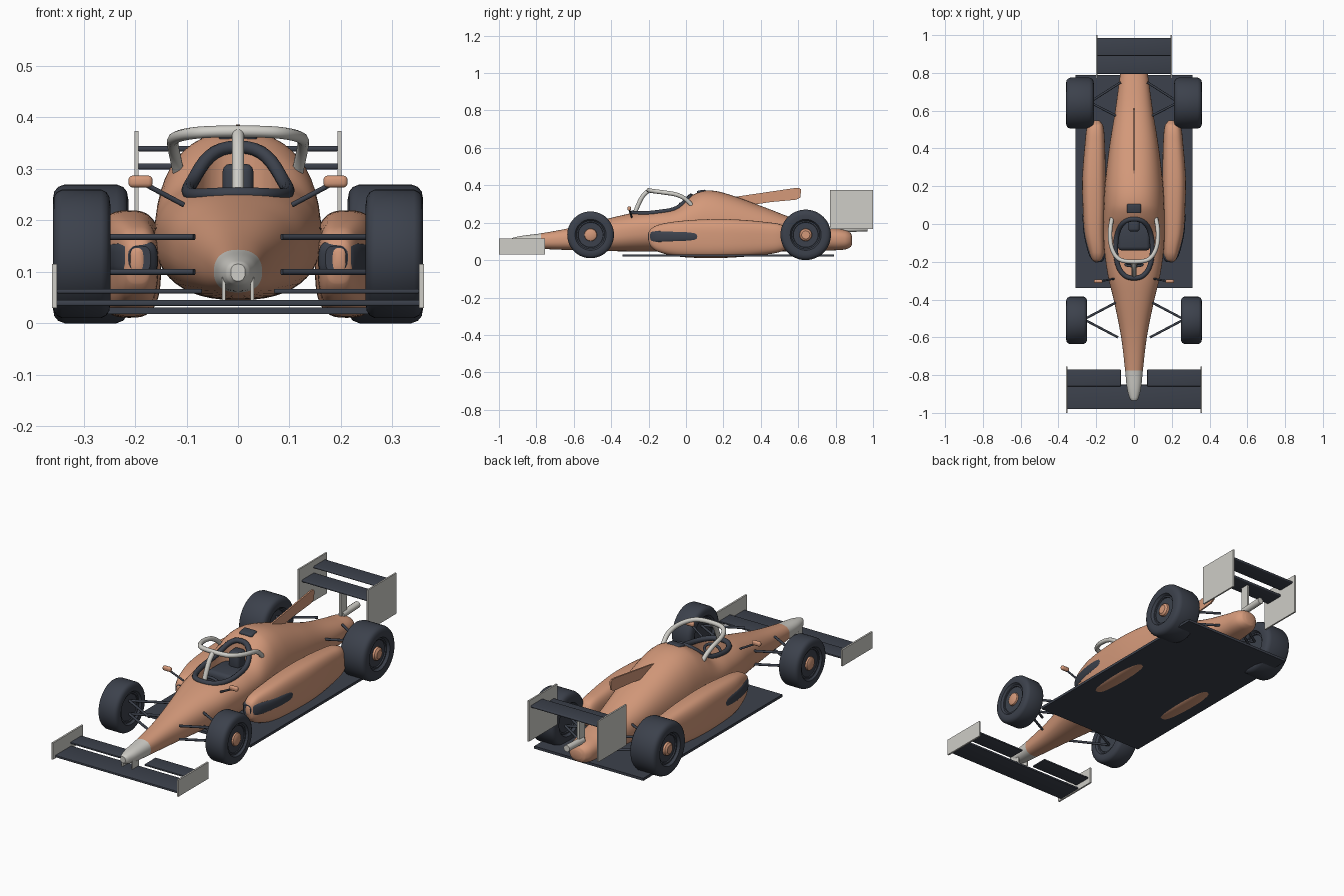
import bpy, bmesh, math
from mathutils import Vector

if "Cube" in bpy.data.objects:
    bpy.data.objects.remove(bpy.data.objects["Cube"])


def mat(name, col):
    m = bpy.data.materials.new(name)
    m.diffuse_color = (*col, 1)
    m.use_nodes = True
    m.node_tree.nodes["Principled BSDF"].inputs["Base Color"].default_value = m.diffuse_color
    return m


ORANGE = mat("copper_orange", (0.66, 0.32, 0.195))
DARK = mat("carbon_dark", (0.045, 0.053, 0.072))
PALE = mat("pale_grey", (0.62, 0.61, 0.57))
SIDES = ((1, "right"), (-1, "left"))


def finish(bm, name, m, angle=40):
    bmesh.ops.recalc_face_normals(bm, faces=bm.faces)
    me = bpy.data.meshes.new(name)
    bm.to_mesh(me)
    bm.free()
    ob = bpy.data.objects.new(name, me)
    bpy.context.collection.objects.link(ob)
    me.materials.append(m)
    smooth(ob, angle)
    return ob


def smooth(ob, angle=40):
    bpy.ops.object.select_all(action='DESELECT')
    ob.select_set(True)
    bpy.context.view_layer.objects.active = ob
    bpy.ops.object.shade_smooth_by_angle(angle=math.radians(angle))


def box(name, m, lo, hi, bevel=0.0, tilt=0.0):
    bm = bmesh.new()
    bmesh.ops.create_cube(bm, size=1)
    lo, hi = Vector(lo), Vector(hi)
    for v in bm.verts:
        v.co = Vector([v.co[i] * abs(hi[i] - lo[i]) for i in range(3)])
    if bevel:
        bmesh.ops.bevel(bm, geom=bm.edges[:], offset=bevel, segments=3, profile=0.5, affect='EDGES')
    ob = finish(bm, name, m)
    ob.location = (lo + hi) / 2
    ob.rotation_euler.x = tilt
    return ob


def tube(name, m, paths, r, closed=False, spline=False):
    """Round tubes along one or more paths, as one mesh."""
    cu = bpy.data.curves.new(name, 'CURVE')
    cu.dimensions = '3D'
    cu.bevel_depth, cu.bevel_resolution, cu.use_fill_caps = r, 3, True
    for pts in paths:
        sp = cu.splines.new('NURBS' if spline else 'POLY')
        sp.points.add(len(pts) - 1)
        for p, c in zip(sp.points, pts):
            p.co = (*c, 1)
        sp.use_cyclic_u = closed
        if spline:
            sp.order_u, sp.use_endpoint_u, sp.resolution_u = 3, True, 8
    ob = bpy.data.objects.new(name, cu)
    bpy.context.collection.objects.link(ob)
    cu.materials.append(m)
    bpy.ops.object.select_all(action='DESELECT')
    ob.select_set(True)
    bpy.context.view_layer.objects.active = ob
    bpy.ops.object.convert(target='MESH')
    smooth(bpy.context.view_layer.objects.active)


def section(secs, y):
    """Smoothly interpolated section (x centre, half width, z low, z wide, z top) at y."""
    k = max(i for i in range(len(secs) - 1) if secs[i][0] <= y + 1e-9)

    def slope(i, c):
        a, b = secs[max(i - 1, 0)], secs[min(i + 1, len(secs) - 1)]
        return (b[c] - a[c]) / (b[0] - a[0])
    a, b = secs[k], secs[k + 1]
    h = b[0] - a[0]
    t = (y - a[0]) / h
    return [(2*t**3 - 3*t*t + 1) * a[c] + (t**3 - 2*t*t + t) * h * slope(k, c)
            + (3*t*t - 2*t**3) * b[c] + (t**3 - t*t) * h * slope(k + 1, c) for c in range(1, 6)]


def loft(name, m, secs, n, side=1, sub=6, seg=48):
    bm = bmesh.new()
    rings = []
    ys = [a[0] + (b[0] - a[0]) * i / sub for a, b in zip(secs, secs[1:]) for i in range(sub)] + [secs[-1][0]]
    for y in ys:
        xc, hw, zb, zm, zt = section(secs, y)
        ring = []
        for i in range(seg):
            c, s = math.cos(math.tau * i / seg), math.sin(math.tau * i / seg)
            x = xc + hw * math.copysign(abs(c) ** (2 / n), c)
            z = zm + (zt - zm if s > 0 else zm - zb) * math.copysign(abs(s) ** (2 / n), s)
            ring.append(bm.verts.new((x * side, y, z)))
        rings.append(ring)
    for a, b in zip(rings, rings[1:]):
        for i in range(seg):
            j = (i + 1) % seg
            bm.faces.new((a[i], a[j], b[j], b[i]))
    bm.faces.new(rings[0])
    bm.faces.new(rings[-1])
    return finish(bm, name, m)


# body shell with pale nose tip
N = 2.35
BODY = [(-0.935, 0, .014, .082, .1, .115), (-0.92, 0, .024, .074, .097, .121), (-0.87, 0, .037, .065, .098, .131),
        (-0.775, 0, .047, .06, .1, .143), (-0.6, 0, .068, .053, .11, .176), (-0.4, 0, .108, .048, .135, .226),
        (-0.28, 0, .137, .046, .155, .253), (-0.15, 0, .156, .045, .168, .272), (-0.05, 0, .162, .045, .17, .29),
        (0.03, 0, .162, .045, .17, .345), (0.1, 0, .16, .045, .17, .372), (0.2, 0, .155, .045, .165, .36),
        (0.4, 0, .132, .046, .15, .29), (0.6, 0, .1, .048, .125, .215), (0.78, 0, .075, .052, .115, .172),
        (0.85, 0, .064, .057, .11, .16), (0.88, 0, .045, .07, .108, .145), (0.888, 0, .025, .085, .108, .128)]
body = loft("body_shell", ORANGE, BODY, N)


def opening(i, n=48, grow=0.0):
    a = math.tau * i / n
    c, s = math.cos(a), math.sin(a)
    return ((0.093 + grow) * math.copysign(abs(c) ** .8, c), -0.13 + (0.152 + grow) * math.copysign(abs(s) ** .9, s))


# cockpit opening
bm = bmesh.new()
low = bm.faces.new([bm.verts.new((*opening(i), 0.13)) for i in range(48)])
ext = bmesh.ops.extrude_face_region(bm, geom=[low], use_keep_orig=True)
for v in ext["geom"]:
    if isinstance(v, bmesh.types.BMVert):
        v.co.z = 0.5
cutter = finish(bm, "cockpit_cutter", ORANGE)
cutter.hide_render = True
mod = body.modifiers.new("cockpit", 'BOOLEAN')
mod.operation, mod.object, mod.solver = 'DIFFERENCE', cutter, 'EXACT'
bpy.context.view_layer.objects.active = body
bpy.ops.object.modifier_apply(modifier=mod.name)
bpy.data.objects.remove(cutter)
body.data.materials.clear()
body.data.materials.append(ORANGE)
body.data.materials.append(PALE)
for p in body.data.polygons:
    p.material_index = 1 if p.center.y < -0.775 else 0
smooth(body)

# padded rim following the body surface
rim = []
for i in range(48):
    x, y = opening(i, grow=0.004)
    _, hw, _, zm, zt = section(BODY, y)
    rim.append((x, y, zm + (zt - zm) * (1 - min(1, abs(x) / hw) ** N) ** (1 / N)))
tube("cockpit_rim", DARK, [rim], 0.013, closed=True)

# cockpit interior
box("seat", DARK, (-.085, -.14, .13), (.085, .015, .235), .02)
box("headrest", DARK, (-.03, -.04, .22), (.03, .025, .31), .015)
tube("steering_wheel", DARK, [[(.045 * math.cos(a), -.215 - .008 * math.sin(a), .225 + .025 * math.sin(a))
     for a in [math.tau * i / 20 for i in range(20)]]], .007, closed=True)
box("air_intake", DARK, (-.037, .058, .352), (.037, .107, .374), .008, .15)

# protective hoop and pillar
half = [(.114, .035, .285), (.12, .015, .315), (.128, -.04, .35), (.124, -.12, .362), (.09, -.185, .37), (.04, -.2, .373)]
tube("cockpit_hoop", PALE, [half + [(-x, y, z) for x, y, z in reversed(half)]], .0115, spline=True)
tube("hoop_pillar", PALE, [[(0, -.2, .37), (0, -.225, .355), (0, -.255, .3), (0, -.272, .255)]], .012, spline=True)

# engine cover fin
bm = bmesh.new()
fin = bm.faces.new([bm.verts.new((-.004, y, z)) for y, z in
                    ((.24, .335), (.58, .385), (.605, .386), (.615, .378), (.612, .335), (.59, .323), (.45, .31), (.32, .29))])
ext = bmesh.ops.extrude_face_region(bm, geom=[fin], use_keep_orig=True)
for v in ext["geom"]:
    if isinstance(v, bmesh.types.BMVert):
        v.co.x = .004
finish(bm, "engine_fin", ORANGE)

# floor, exhaust and rear wing support
box("floor", DARK, (-.31, -.34, .018), (.31, .79, .031))
tube("exhaust", PALE, [[(0, .84, .165), (0, .97, .17)]], .017)
box("rear_wing_pylon", PALE, (-.006, .83, .14), (.006, .875, .308))

# wings
box("front_wing_main", DARK, (-.355, -.98, .034), (.355, -.85, .045), .003)
box("rear_wing_main", DARK, (-.195, .795, .299), (.195, .895, .311), .004)
box("rear_wing_flap", DARK, (-.195, .89, .334), (.195, .985, .345), .004)


def lathe(name, m, prof, loc, seg=48):
    """Spin (radius, x) points about the x axis."""
    bm = bmesh.new()
    vs = [bm.verts.new((x, 0, r)) for r, x in prof]
    es = [bm.edges.new(e) for e in zip(vs, vs[1:])]
    bmesh.ops.spin(bm, geom=vs + es, cent=(0, 0, 0), axis=(1, 0, 0), angle=math.tau, steps=seg, use_duplicate=False)
    bmesh.ops.remove_doubles(bm, verts=bm.verts, dist=1e-5)
    finish(bm, name, m, 35).location = loc


POD = [(-.203, .197, .008, .11, .125, .14), (-.19, .195, .026, .075, .122, .165), (-.15, .197, .04, .045, .115, .188),
       (-.05, .208, .053, .02, .115, .207), (.1, .211, .061, .011, .115, .218), (.25, .212, .062, .014, .115, .218),
       (.43, .207, .053, .03, .115, .203), (.52, .205, .042, .05, .115, .185), (.548, .203, .02, .08, .115, .15)]
INLET = [(-.2, .19, .02, .1, .125, .15), (-.185, .192, .034, .09, .125, .16), (-.15, .2, .043, .088, .125, .162),
         (-.05, .215, .051, .09, .125, .162), (.04, .222, .05, .094, .125, .158), (.075, .222, .046, .105, .125, .146)]
for s, tag in SIDES:
    # side pods with dark inlets
    loft(f"side_pod_{tag}", ORANGE, POD, 3, s)
    loft(f"pod_inlet_{tag}", DARK, INLET, 3.2, s, seg=32)

    # wing flaps, end plates and nose pylons
    def sbox(name, m, lo, hi, b=0.0):
        x0, x1 = sorted((lo[0] * s, hi[0] * s))
        return box(f"{name}_{tag}", m, (x0, *lo[1:]), (x1, *hi[1:]), b)
    sbox("front_flap", DARK, (.07, -.86, .058), (.352, -.77, .067), .003)
    sbox("front_end_plate", PALE, (.352, -1, .03), (.361, -.755, .115))
    sbox("rear_end_plate", PALE, (.193, .77, .165), (.201, 1, .374))
    sbox("front_wing_pylon", PALE, (.024, -.9, .04), (.031, -.85, .09))

    # mirrors on stalks
    sbox("mirror", ORANGE, (.166, -.313, .264), (.213, -.294, .287), .008)
    tube(f"mirror_stalk_{tag}", DARK, [[(.18 * s, -.303, .27), (.105 * s, -.29, .23)]], .005)

    # wheels with hubs
    for end, y, z, xc, h, R in (("front", -.51, .135, .304, .056, .125), ("rear", .64, .135, .2865, .0735, .135)):
        edge = [(0, .72 * h), (.066, .72 * h), (.068, .8 * h), (.075, .8 * h), (.083, .97 * h), (R - .03, h),
                (R - .014, .96 * h), (R - .005, .86 * h), (R, .68 * h)]
        lathe(f"{end}_wheel_{tag}", DARK, edge + [(r, -x) for r, x in reversed(edge)], (xc * s, y, z))
        hub = [(0, h * .96), (.022, h * .96), (.032, h * .86), (.034, h * .7), (0, h * .7)]
        lathe(f"{end}_hub_{tag}", ORANGE, [(r, x * s) for r, x in hub], (xc * s, y, z), 32)

    # wishbones
    for end, xo, yo, xi, ya, yb in (("front", .265, -.505, .085, -.6, -.41), ("rear", .235, .645, .07, .56, .75)):
        tube(f"{end}_wishbones_{tag}", DARK,
             [[(xo * s, yo, z), (xi * s, y, z)] for z in (.1, .168) for y in (ya, yb)], .0062)
